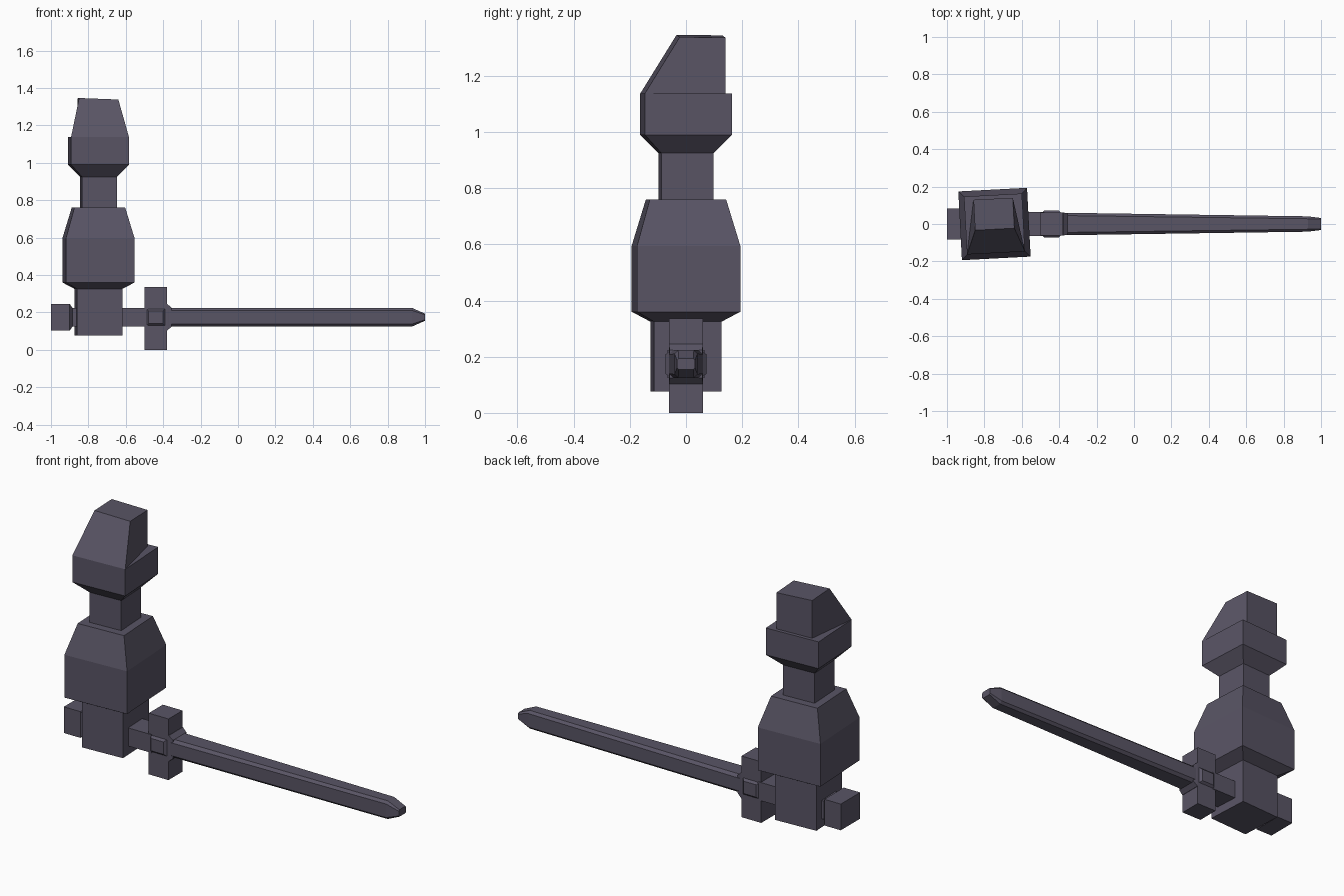
import bpy, bmesh
from math import radians
from mathutils import Matrix

if "Cube" in bpy.data.objects:
    bpy.data.objects.remove(bpy.data.objects["Cube"])

mat = bpy.data.materials.new("dark_stone")
mat.diffuse_color = (0.1, 0.09, 0.13, 1)
mat.use_nodes = True
mat.node_tree.nodes["Principled BSDF"].inputs["Base Color"].default_value = mat.diffuse_color


def loft(name, rings, matrix=Matrix.Identity(4)):
    """Skin a closed solid through rings of equal point count."""
    bm = bmesh.new()
    vs = [[bm.verts.new(matrix @ Matrix.Translation(p).translation) for p in r] for r in rings]
    n = len(rings[0])
    for a, b in zip(vs, vs[1:]):
        for i in range(n):
            j = (i + 1) % n
            bm.faces.new((a[i], a[j], b[j], b[i]))
    bm.faces.new(vs[0][::-1])
    bm.faces.new(vs[-1])
    bmesh.ops.recalc_face_normals(bm, faces=bm.faces)
    me = bpy.data.meshes.new(name)
    bm.to_mesh(me)
    bm.free()
    me.materials.append(mat)
    ob = bpy.data.objects.new(name, me)
    bpy.context.collection.objects.link(ob)
    return ob


def rect_z(h, z):
    return [(-h, -h, z), (h, -h, z), (h, h, z), (-h, h, z)]


def rect_x(x, hy, hz):
    return [(x, -hy, -hz), (x, hy, -hz), (x, hy, hz), (x, -hy, hz)]


def oct_x(x, hy, hz, c):
    return [(x, -hy + c, -hz), (x, hy - c, -hz), (x, hy, -hz + c), (x, hy, hz - c),
            (x, hy - c, hz), (x, -hy + c, hz), (x, -hy, hz - c), (x, -hy, -hz + c)]


# Arm, turned slightly about its own axis
arm = Matrix.Translation((-0.746, 0, 0)) @ Matrix.Rotation(radians(3), 4, 'Z')
loft("hand", [rect_z(0.121, 0.077), rect_z(0.121, 0.325)], arm)
loft("forearm", [rect_z(0.121, 0.325), rect_z(0.184, 0.36),
                 rect_z(0.184, 0.595), rect_z(0.136, 0.76)], arm)
loft("elbow", [rect_z(0.093, 0.75), rect_z(0.093, 0.935)], arm)
loft("upper_arm", [rect_z(0.093, 0.925), rect_z(0.155, 0.99), rect_z(0.155, 1.137)], arm)
# Shoulder wedge: sloping front, upright back set in from the ledge
loft("shoulder", [
    [(-0.155, -0.155, 1.137), (0.155, -0.155, 1.137), (0.105, 0.135, 1.137), (-0.105, 0.135, 1.137)],
    [(-0.105, -0.028, 1.346), (0.105, -0.028, 1.338), (0.105, 0.135, 1.336), (-0.105, 0.135, 1.344)],
], arm)

# Sword, lying along x
sword = Matrix.Translation((0, 0, 0.174))
loft("pommel", [rect_x(-1, 0.084, 0.072), rect_x(-0.9, 0.084, 0.072),
                rect_x(-0.885, 0.065, 0.05)], sword)
loft("grip", [rect_x(-0.89, 0.065, 0.05), rect_x(-0.48, 0.065, 0.05)], sword)
guard = Matrix.Translation((0, 0, 0.168))
loft("guard", [rect_x(-0.5, 0.061, 0.168), rect_x(-0.38, 0.061, 0.168)], guard)
loft("guard_collar", [rect_x(-0.385, 0.061, 0.071), rect_x(-0.378, 0.061, 0.071),
                      rect_x(-0.355, 0.058, 0.05)], sword)
# Raised studs on both sides of the guard
for s, side in ((-1, "front"), (1, "back")):
    loft("guard_stud_" + side, [
        [(x, s * y, z) for x, z in ((-0.44 - w, -h), (-0.44 + w, -h), (-0.44 + w, h), (-0.44 - w, h))]
        for y, w, h in ((0.055, 0.05, 0.045), (0.061, 0.05, 0.045), (0.073, 0.038, 0.034))], sword)
loft("blade", [oct_x(-0.37, 0.06, 0.05, 0.015), oct_x(0.93, 0.041, 0.05, 0.013),
               oct_x(1.0, 0.032, 0.019, 0.006)], sword)
